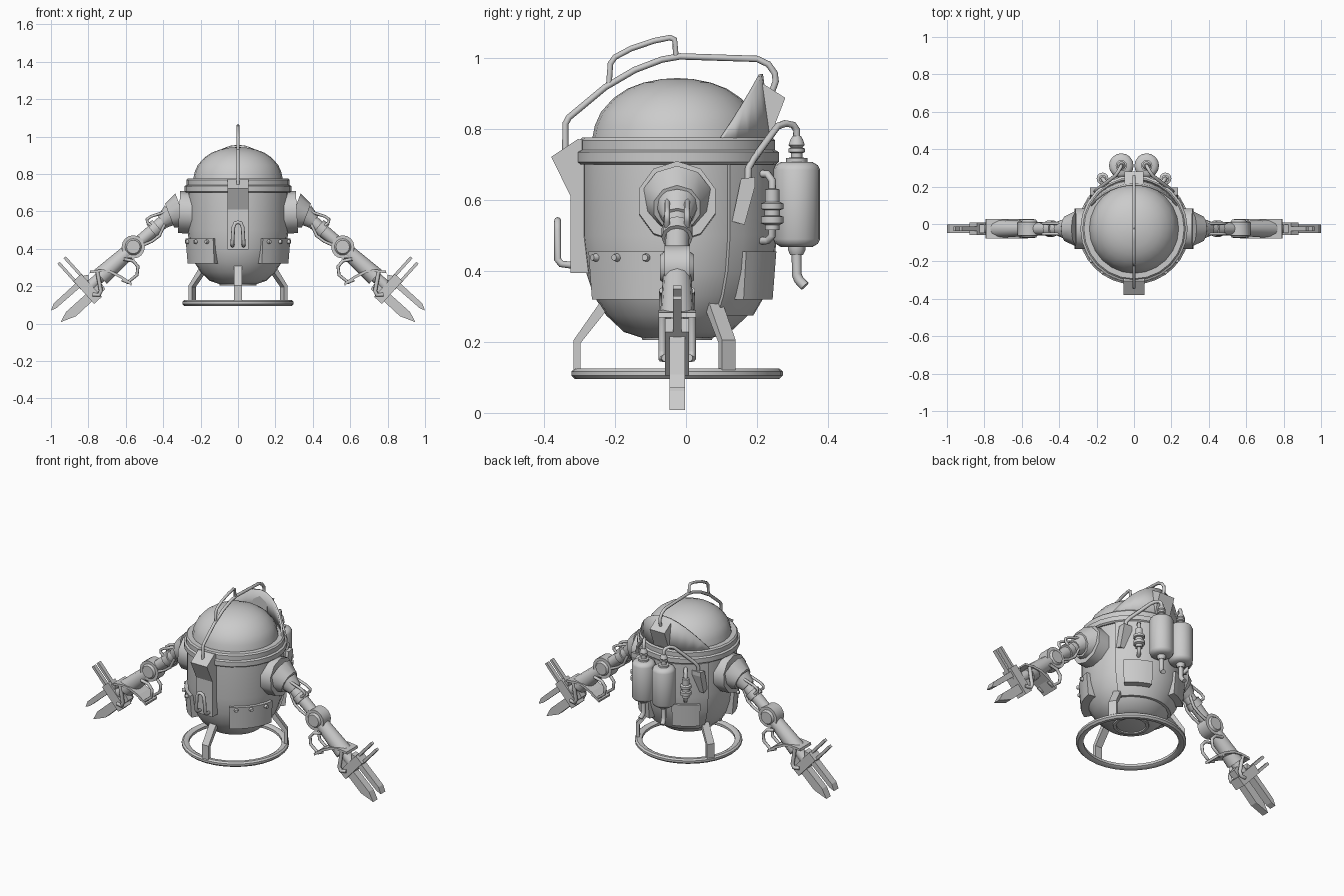
import bpy, bmesh, math
from mathutils import Vector, Matrix

if "Cube" in bpy.data.objects:
    bpy.data.objects.remove(bpy.data.objects["Cube"])

CY = -0.025  # y of the body axis


def finish(name, bm, smooth=True, angle=35):
    bmesh.ops.remove_doubles(bm, verts=bm.verts[:], dist=1e-5)
    bmesh.ops.recalc_face_normals(bm, faces=bm.faces[:])
    me = bpy.data.meshes.new(name)
    bm.to_mesh(me)
    bm.free()
    ob = bpy.data.objects.new(name, me)
    bpy.context.collection.objects.link(ob)
    if smooth:
        bpy.ops.object.select_all(action='DESELECT')
        ob.select_set(True)
        bpy.context.view_layer.objects.active = ob
        bpy.ops.object.shade_smooth_by_angle(angle=math.radians(angle))
    return ob


def lathe(name, prof, a0=0, a1=360, n=24, c=(0, CY), closed=False):
    """Spin an (r, z) profile about a vertical axis, fully or over a sector."""
    bm = bmesh.new()
    full = a1 - a0 >= 360
    rings = []
    for i in range(n if full else n + 1):
        a = math.radians(a0 + (a1 - a0) * i / n)
        rings.append([bm.verts.new((c[0] + r * math.cos(a), c[1] + r * math.sin(a), z)) for r, z in prof])
    m = len(prof)
    for i in range(n):
        A, B = rings[i], rings[(i + 1) % len(rings)]
        for j in range(m if closed else m - 1):
            k = (j + 1) % m
            bm.faces.new((A[j], B[j], B[k], A[k]))
    if closed and not full:
        bm.faces.new(rings[0])
        bm.faces.new(rings[-1])
    return finish(name, bm)


def rod(name, p, q, r1, r2=None, n=12):
    p, q = Vector(p), Vector(q)
    d = q - p
    bm = bmesh.new()
    mat = Matrix.Translation((p + q) / 2) @ d.to_track_quat('Z', 'Y').to_matrix().to_4x4()
    bmesh.ops.create_cone(bm, cap_ends=True, segments=n, radius1=r1, radius2=r1 if r2 is None else r2,
                          depth=d.length, matrix=mat)
    return finish(name, bm, angle=50)


def prism(name, pts, place, h0, h1):
    """Extrude a 2D outline; place(u, v, h) maps to 3D."""
    bm = bmesh.new()
    A = [bm.verts.new(place(u, v, h0)) for u, v in pts]
    B = [bm.verts.new(place(u, v, h1)) for u, v in pts]
    bm.faces.new(A)
    bm.faces.new(B)
    for i in range(len(pts)):
        j = (i + 1) % len(pts)
        bm.faces.new((A[i], A[j], B[j], B[i]))
    return finish(name, bm, smooth=False)


def pipe(name, pts, r):
    cu = bpy.data.curves.new(name, 'CURVE')
    cu.dimensions = '3D'
    cu.bevel_depth, cu.bevel_resolution, cu.use_fill_caps = r, 2, True
    sp = cu.splines.new('POLY')
    sp.points.add(len(pts) - 1)
    for p, co in zip(sp.points, pts):
        p.co = (*co, 1)
    ob = bpy.data.objects.new(name, cu)
    bpy.context.collection.objects.link(ob)
    return ob


def side(u, v, h):  # outline in y-z, extruded along x
    return (h, u, v)


# Body, rim, dome, nozzle and base ring
lathe("body", [(0, .70), (.27, .70), (.27, .5), (.258, .40), (.235, .33), (.2, .275), (.15, .228), (.1, .212), (0, .21)])
lathe("rim", [(0, .70), (.278, .70), (.287, .707), (.287, .735), (.276, .741), (.276, .768), (.268, .776), (0, .776)])
lathe("dome", [(.24, .77), (.232, .81), (.215, .848), (.18, .887), (.14, .914), (.095, .931), (.045, .941), (0, .944)])
lathe("thruster", [(.118, .28), (.098, .205), (.082, .205), (.075, .235), (0, .235)], n=12)
lathe("base_ring", [(.258, .103), (.27, .095), (.288, .095), (.298, .105), (.298, .117), (.288, .125), (.27, .125), (.258, .118)],
      n=32, closed=True)

# Three bent legs
for i, deg in enumerate((-90, 30, 150)):
    a = math.radians(deg)
    ca, sa = math.cos(a), math.sin(a)
    prism("leg_%d" % i, [(.19, .30), (.272, .197), (.272, .115), (.292, .115), (.292, .205), (.215, .315)],
          lambda u, v, h: (u * ca - h * sa, CY + u * sa + h * ca, v), -.022, .022)

# Rear shell and lower pouches
lathe("rear_shell", [(.26, .70), (.282, .70), (.282, .5), (.27, .40), (.247, .33), (.215, .275), (.19, .275), (.24, .4)],
      32, 148, 12, closed=True)
for s in (1, -1):
    for nm, a0, a1, k in (("front_pouch", -62, -8, 0), ("rear_pouch", 42, 74, .008)):
        lo, hi = (a0, a1) if s > 0 else (180 - a1, 180 - a0)
        lathe(nm, [(.25, .455), (.283 + k, .455), (.272 + k, .32), (.21, .32)], lo, hi, 6, closed=True)
    for deg in (-18, -37, -54):
        a = math.radians(deg)
        x, y = s * math.cos(a), math.sin(a)
        rod("pouch_knob", (.27 * x, CY + .27 * y, .438), (.296 * x, CY + .296 * y, .438), .014, .009, 10)

# Slanted collar behind the dome, cut along a plane
bm = bmesh.new()
cols = []
for i in range(13):
    a = math.radians(28 + 124 * i / 12)
    t = max(0, (math.sin(a) - math.sin(math.radians(28))) / (1 - math.sin(math.radians(28))))
    cols.append([bm.verts.new((r * math.cos(a), CY + r * math.sin(a), z))
                 for r, z in ((.262, .765), (.262 - .026 * t, .775 + .18 * t))])
for A, B in zip(cols, cols[1:]):
    bm.faces.new((A[0], B[0], B[1], A[1]))
collar = finish("rear_collar", bm)
sol = collar.modifiers.new("thickness", 'SOLIDIFY')
sol.thickness, sol.offset = .012, 0

# Front and rear mounts with the overhead pipe and lifting handle
prism("front_mount", [(-.38, .722), (-.305, .772), (-.26, .765), (-.25, .395), (-.325, .395), (-.325, .61)], side, -.055, .055)
prism("rear_mount", [(.21, .925), (.217, .928), (.28, .888), (.232, .765), (.21, .765)], side, -.05, .05)
pipe("overhead_pipe", [(0, y, z) for y, z in (
    (-.34, .73), (-.34, .815), (-.33, .833), (-.228, .918), (-.144, .967), (-.068, .996), (-.017, 1.005),
    (.2, .998), (.232, .983), (.25, .958), (.253, .935), (.237, .89))], .009)
pipe("lifting_handle", [(0, y, z) for y, z in (
    (-.217, .93), (-.213, .985), (-.2, 1.003), (-.155, 1.027), (-.09, 1.049), (-.045, 1.058), (-.032, 1.052), (-.028, 1.0))], .008)
hoop = [(.03, -.31, .415), (.03, -.352, .42), (.03, -.362, .433), (.025, -.362, .515), (.015, -.362, .537)]
pipe("front_hoop", hoop + [(0, -.362, .542)] + [(-x, y, z) for x, y, z in reversed(hoop)], .01)

for s in (1, -1):
    # Back tanks with necks and hoses
    tx, ty = s * .068, .312
    lathe("tank", [(0, .468), (.045, .468), (.06, .477), (.066, .49), (.066, .685), (.06, .698), (.045, .707), (0, .707)],
          n=16, c=(tx, ty))
    lathe("tank_neck", [(.03, .705), (.03, .718), (.016, .72), (.016, .732), (.023, .735), (.023, .745), (.016, .748),
                        (.023, .755), (.018, .77), (.012, .78), (0, .78)], n=12, c=(tx, ty))
    lathe("tank_foot", [(0, .445), (.018, .445), (.025, .46), (.025, .472)], n=12, c=(tx, ty))
    pipe("top_hose", [(tx, ty, .77), (tx, ty, .797), (s * .072, .302, .812), (s * .085, .28, .816), (s * .1, .258, .808),
                      (s * .19, .19, .715), (s * .205, .176, .69), (s * .207, .174, .64)], .01)
    pipe("bottom_hose", [(tx, ty, .46), (tx, ty, .39), (s * .07, .318, .375), (s * .075, .335, .357)], .014)
    prism("hose_mount", [(.13, .54), (.155, .66), (.195, .665), (.195, .64), (.165, .53)], side, s * .175, s * .235)
    # Small side canisters
    cx, cy = s * .168, .243
    lathe("canister", [(0, .515), (.02, .515), (.02, .53), (.032, .535), (.032, .553), (.022, .556), (.022, .572), (.032, .575),
                       (.032, .59), (.02, .595), (.02, .63), (0, .635)], n=12, c=(cx, cy))
    pipe("canister_pipe", [(s * .135, .195, .675), (s * .158, .23, .673), (cx, cy, .655), (cx, cy, .5),
                           (s * .158, .23, .486), (s * .135, .195, .485)], .011)

    # Arm: everything lies in the x-z plane
    def P(x, z, y=0):
        return (s * x, CY + y, z)

    def arm(u, v, h):
        return P(u, v, h)

    rod("shoulder_base", P(.22, .592), P(.315, .597), .113, .113, 10)
    rod("shoulder_cone", P(.30, .603), P(.366, .578), .1, .068, 10)
    rod("shoulder_cup", P(.355, .583), P(.405, .545), .06, .04, 12)
    rod("upper_arm", P(.38, .56), P(.56, .41), .036, .032)
    rod("upper_arm_band", P(.43, .52), P(.46, .495), .044)
    for y in (-.028, .028):
        pipe("upper_arm_rod", [P(.375, .603, y), P(.465, .573, y), P(.487, .558, y), P(.485, .542, y), P(.455, .515, y)], .008)
        pipe("lower_arm_rod", [P(.39, .535, y), P(.42, .47, y), P(.46, .44, y), P(.55, .4, y)], .008)
        pipe("forearm_cable", [P(.61, .345, y * 1.5), P(.56, .335, y * 1.5), P(.535, .305, y * 1.5),
                               P(.54, .26, y * 1.5), P(.59, .22, y * 1.5), P(.62, .235, y * 1.5)], .009)
        pipe("wrist_rod", [P(.752, .28, y * 1.5), P(.733, .175, y * 1.5), P(.742, .153, y * 1.5), P(.775, .155, y * 1.2)], .011)
    # Elbow joint and forearm
    rod("elbow", P(.56, .41, -.036), P(.56, .41, .036), .062, n=16)
    for e in (-1, 1):
        rod("elbow_cap", P(.56, .41, e * .034), P(.56, .41, e * .048), .046, .036, 16)
    rod("forearm", P(.585, .385), P(.735, .25), .04, .05)
    rod("wrist", P(.72, .265), P(.81, .18), .03)
    # Curved hand guard
    top = [(.79, .283), (.73, .29), (.68, .284), (.62, .255), (.567, .217)]
    prism("hand_guard", top + [(x + .004, z - .014) for x, z in reversed(top)], arm, -.053, .053)
    # Slide rail across the hand, with two thin bars
    nx, nz = .67, .742   # along the rail
    dx, dz = .742, -.67  # along the fingers

    def rail(u, v, h):
        return P(.752 + nx * u + dx * v, .128 + nz * u + dz * v, h)

    prism("slide_rail", [(-.005, -.028), (.16, -.028), (.16, .028), (-.005, .028)], rail, -.034, .034)
    for v in (-.022, .022):
        prism("slide_bar", [(.1, v - .008), (.285, v - .008), (.285, v + .008), (.1, v + .008)], rail, -.012, .012)
    # Two tapered gripper fingers
    prism("outer_finger", [(.80, .262), (.825, .255), (.985, .108), (1.0, .07), (.972, .082), (.80, .232)], arm, -.022, .022)
    prism("inner_finger", [(.73, .215), (.75, .215), (.92, .062), (.948, .008), (.865, .04), (.71, .185)], arm, -.022, .022)
